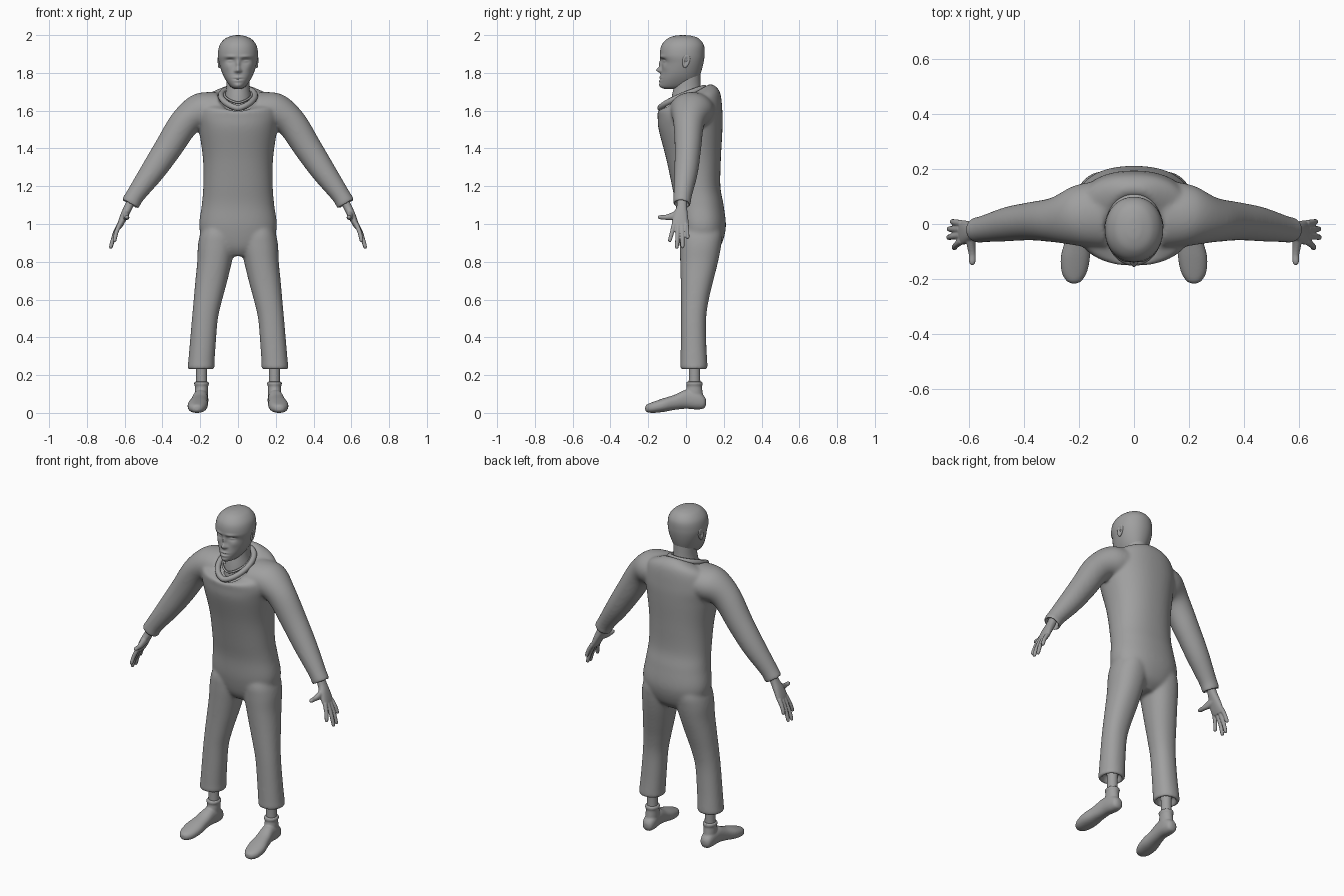
import bpy, bmesh, math
from mathutils import Vector, Matrix

if "Cube" in bpy.data.objects:
    bpy.data.objects.remove(bpy.data.objects["Cube"])

GREY = bpy.data.materials.new("dark_grey")
GREY.diffuse_color = (.35, .35, .35, 1)
GREY.use_nodes = True
GREY.node_tree.nodes["Principled BSDF"].inputs["Base Color"].default_value = GREY.diffuse_color


def sec(yf, yb, z, rx, dz=0.0, x=0.0):
    """Cross-section across z: front y, back y, height, half width, rise to the back."""
    return (Vector((x, (yf + yb) / 2, z)), Vector((rx, 0, 0)), Vector((0, (yb - yf) / 2, dz)))


def tube(points, side=(0, 1, 0)):
    """Sections along a path of (x, y, z, radius along side, radius across)."""
    out, side = [], Vector(side)
    for i, p in enumerate(points):
        a = Vector(points[max(i - 1, 0)][:3])
        b = Vector(points[min(i + 1, len(points) - 1)][:3])
        t = (b - a).normalized()
        v = t.cross(side).normalized()
        u = v.cross(t)
        out.append((Vector(p[:3]), u * p[3], v * p[4]))
    return out


def hem(secs):
    """Turn the open end of a sleeve or leg back inside itself."""
    (pc, pu, pv), (c, u, v) = secs[-2:]
    return secs + [(c, u * .74, v * .74), (pc, pu * .68, pv * .68)]


def flip(secs, s):
    m = Matrix.Diagonal((s, 1, 1))
    return [tuple(m @ p for p in q) for q in secs]


def spline(a, b, c, d, t):
    return .5 * (2 * b + (c - a) * t + (2 * a - 5 * b + 4 * c - d) * t * t
                 + (3 * b - a - 3 * c + d) * t ** 3)


def loft(bm, secs, n=32, sub=5, e=2.0):
    """Smooth closed skin through the sections; e makes them squarer."""
    rings, last = [], len(secs) - 1
    for i in range(last + 1):
        q = [secs[min(max(i + k, 0), last)] for k in (-1, 0, 1, 2)]
        for j in range(sub if i < last else 1):
            c, u, v = (spline(*[s[k] for s in q], j / sub) for k in range(3))
            ring = []
            for a in range(n):
                ca, sa = math.cos(math.tau * a / n), math.sin(math.tau * a / n)
                ca = math.copysign(abs(ca) ** (2 / e), ca)
                sa = math.copysign(abs(sa) ** (2 / e), sa)
                ring.append(bm.verts.new(c + u * ca + v * sa))
            rings.append(ring)
    faces = [bm.faces.new((r[k], r[(k + 1) % n], s[(k + 1) % n], s[k]))
             for r, s in zip(rings, rings[1:]) for k in range(n)]
    faces += [bm.faces.new(rings[0][::-1]), bm.faces.new(rings[-1])]
    bmesh.ops.recalc_face_normals(bm, faces=faces)


def finish(name, bm, voxel=0, smooth=0, mirror=False):
    me = bpy.data.meshes.new(name)
    for f in bm.faces:
        f.smooth = True
    bm.to_mesh(me)
    bm.free()
    me.materials.append(GREY)
    ob = bpy.data.objects.new(name, me)
    bpy.context.collection.objects.link(ob)
    if voxel:
        m = ob.modifiers.new("blend", 'REMESH')
        m.mode, m.voxel_size, m.use_smooth_shade = 'VOXEL', voxel, True
    if smooth:
        m = ob.modifiers.new("soften", 'SMOOTH')
        m.factor, m.iterations = .5, smooth
    if mirror:
        ob.modifiers.new("other_side", 'MIRROR')


# One-piece outfit: torso, sleeves and trouser legs blended together
bm = bmesh.new()
loft(bm, [sec(.01, .13, .83, .06), sec(-.022, .182, .88, .165), sec(-.045, .211, .98, .205),
          sec(-.055, .199, 1.1, .192), sec(-.074, .182, 1.2, .184), sec(-.106, .185, 1.35, .186),
          sec(-.145, .193, 1.5, .208), sec(-.15, .193, 1.58, .222, .012),
          sec(-.152, .18, 1.648, .2, .05), sec(-.142, .138, 1.67, .115, .07),
          sec(-.122, .105, 1.662, .088, .068), sec(-.115, .1, 1.645, .082, .062)], 48, 5, 2.25)
sleeve = hem(tube([(.10, .035, 1.605, .125, .095), (.20, .03, 1.594, .112, .098),
                   (.283, .015, 1.535, .083, .081), (.373, .01, 1.397, .07, .074),
                   (.455, 0, 1.275, .063, .065), (.545, -.018, 1.15, .049, .05),
                   (.57, -.022, 1.106, .047, .051)]))
leg = hem([sec(.01, .16, 1.06, .05, x=.1), sec(-.03, .19, .96, .09, x=.106),
           sec(-.034, .187, .89, .1, x=.112), sec(-.031, .17, .8, .092, x=.124),
           sec(-.028, .145, .7, .085, x=.141), sec(-.027, .121, .6, .076, x=.159),
           sec(-.027, .107, .5, .069, x=.175), sec(-.028, .108, .36, .069, x=.187),
           sec(-.029, .113, .27, .07, x=.194), sec(-.029, .113, .234, .071, x=.196)])
for s in (1, -1):
    loft(bm, flip(sleeve, s))
    loft(bm, flip(leg, s), e=2.2)
finish("outfit", bm, .007, 20)


# Rolled collar and the edge of the undershirt
def ring_curve(name, rx, ry, yc, z0, rise, r):
    cu = bpy.data.curves.new(name, 'CURVE')
    cu.dimensions, cu.bevel_depth, cu.bevel_resolution = '3D', r, 3
    cu.materials.append(GREY)
    sp = cu.splines.new('POLY')
    n = 48
    sp.points.add(n - 1)
    for i, p in enumerate(sp.points):
        a = math.tau * i / n
        h = ((1 - math.cos(a)) / 2) ** .7
        p.co = (rx * math.sin(a), yc - ry * math.cos(a), z0 + rise * h, 1)
    sp.use_cyclic_u = True
    ob = bpy.data.objects.new(name, cu)
    bpy.context.collection.objects.link(ob)


ring_curve("collar", .09, .116, -.02, 1.613, .108, .016)
ring_curve("undershirt_edge", .072, .085, -.012, 1.642, .07, .006)

# Neck
bm = bmesh.new()
loft(bm, [sec(-.085, .09, 1.6, .08), sec(-.076, .086, 1.67, .07),
          sec(-.064, .078, 1.73, .061), sec(-.05, .075, 1.81, .062)])
finish("neck", bm)

# Head, with the face shaped by soft bumps (x, z, width, height, push forward)
bm = bmesh.new()
loft(bm, [sec(-.11, -.05, 1.714, .012), sec(-.134, .02, 1.726, .038),
          sec(-.138, .06, 1.76, .064), sec(-.132, .078, 1.80, .084),
          sec(-.128, .092, 1.85, .099), sec(-.138, .098, 1.895, .106),
          sec(-.13, .095, 1.945, .098), sec(-.10, .07, 1.98, .07),
          sec(-.06, .03, 1.996, .032), sec(-.02, -.014, 2.0, .003)], 96, 10, 2.1)
bumps = [(0, 1.815, .012, .014, .026), (0, 1.847, .010, .022, .015), (.014, 1.81, .007, .007, .008),
         (.04, 1.886, .028, .008, .006), (.042, 1.864, .02, .012, -.014),
         (.042, 1.862, .013, .006, .009), (.042, 1.87, .017, .003, -.004),
         (0, 1.776, .02, .005, .006), (0, 1.757, .018, .006, .006), (0, 1.767, .024, .003, -.005),
         (.055, 1.83, .018, .018, .004), (0, 1.735, .02, .011, .005)]
for v in bm.verts:
    if v.co.y < -.02:
        x, z = abs(v.co.x), v.co.z
        v.co.y -= sum(k * math.exp(-((x - a) / w) ** 2 - ((z - b) / h) ** 2)
                      for a, b, w, h, k in bumps)
finish("head", bm)

# Ears: flattened ovals with a hollow
bm = bmesh.new()
bmesh.ops.create_uvsphere(bm, u_segments=32, v_segments=20, radius=1)
for v in bm.verts:
    r = math.hypot(v.co.y, v.co.z)
    if v.co.x > 0:
        v.co.x -= 1.1 * math.exp(-(r / .5) ** 2)
    v.co.y *= .8 + .2 * v.co.z
tilt = Matrix.Rotation(math.radians(-12), 4, 'X') @ Matrix.Rotation(math.radians(8), 4, 'Z')
bm.transform(Matrix.Translation((.099, .0, 1.862)) @ tilt @ Matrix.Diagonal((.012, .025, .038, 1)))
finish("ears", bm, mirror=True)

# Hands: palm, four fingers and thumb
bm = bmesh.new()
loft(bm, tube([(.55, -.02, 1.16, .026, .022), (.578, -.022, 1.095, .027, .022),
               (.6, -.028, 1.05, .038, .021), (.62, -.031, 1.005, .044, .017),
               (.63, -.031, .98, .036, .012)]), e=2.3)
fingers = [((.626, -.062, 1.0), (.656, -.088, .905)), ((.631, -.042, .99), (.677, -.049, .87)),
           ((.631, -.02, .99), (.675, -.018, .872)), ((.626, .002, 1.0), (.663, .009, .922))]
for a, b in fingers:
    a, b = Vector(a), Vector(b)
    mid = a.lerp(b, .5) + Vector((.004, 0, 0))
    loft(bm, tube([(*a, .013, .013), (*mid, .0115, .0115), (*a.lerp(b, .92), .010, .010),
                   (*b, .005, .005)]), 12)
loft(bm, tube([(.594, -.03, 1.055, .017, .026), (.592, -.075, 1.04, .016, .02),
               (.588, -.11, 1.035, .013, .013), (.588, -.138, 1.036, .012, .011),
               (.588, -.15, 1.036, .005, .005)], (1, 0, 0)), 16)
finish("hands", bm, .004, 3, True)

# Ankles
bm = bmesh.new()
loft(bm, [sec(.013, .077, .12, .031, x=.193), sec(.015, .075, .22, .029, x=.193),
          sec(.01, .08, .34, .036, x=.193)], 24)
finish("ankles", bm, mirror=True)

# Shoes: (y, centre x, sole z, upper z, half width), plus ankle shaft and rim
bm = bmesh.new()
foot = [(.107, .194, .045, .07, .012), (.095, .194, .024, .09, .03), (.06, .195, .018, .115, .038),
        (.0, .199, .022, .122, .04), (-.06, .206, .016, .096, .045), (-.12, .213, .005, .077, .053),
        (-.175, .217, .0, .058, .046), (-.206, .218, .004, .045, .028), (-.216, .218, .014, .034, .01)]
loft(bm, [(Vector((x, y, (a + b) / 2)), Vector((w, 0, 0)), Vector((0, 0, (b - a) / 2)))
          for y, x, a, b, w in foot], e=2.3)
loft(bm, [sec(-.01, .095, .05, .034, x=.195), sec(-.002, .088, .11, .035, x=.194),
          sec(.004, .085, .14, .035, x=.193), sec(.0, .089, .153, .04, x=.193),
          sec(.004, .086, .165, .037, x=.193)])
finish("shoes", bm, .005, 4, True)
